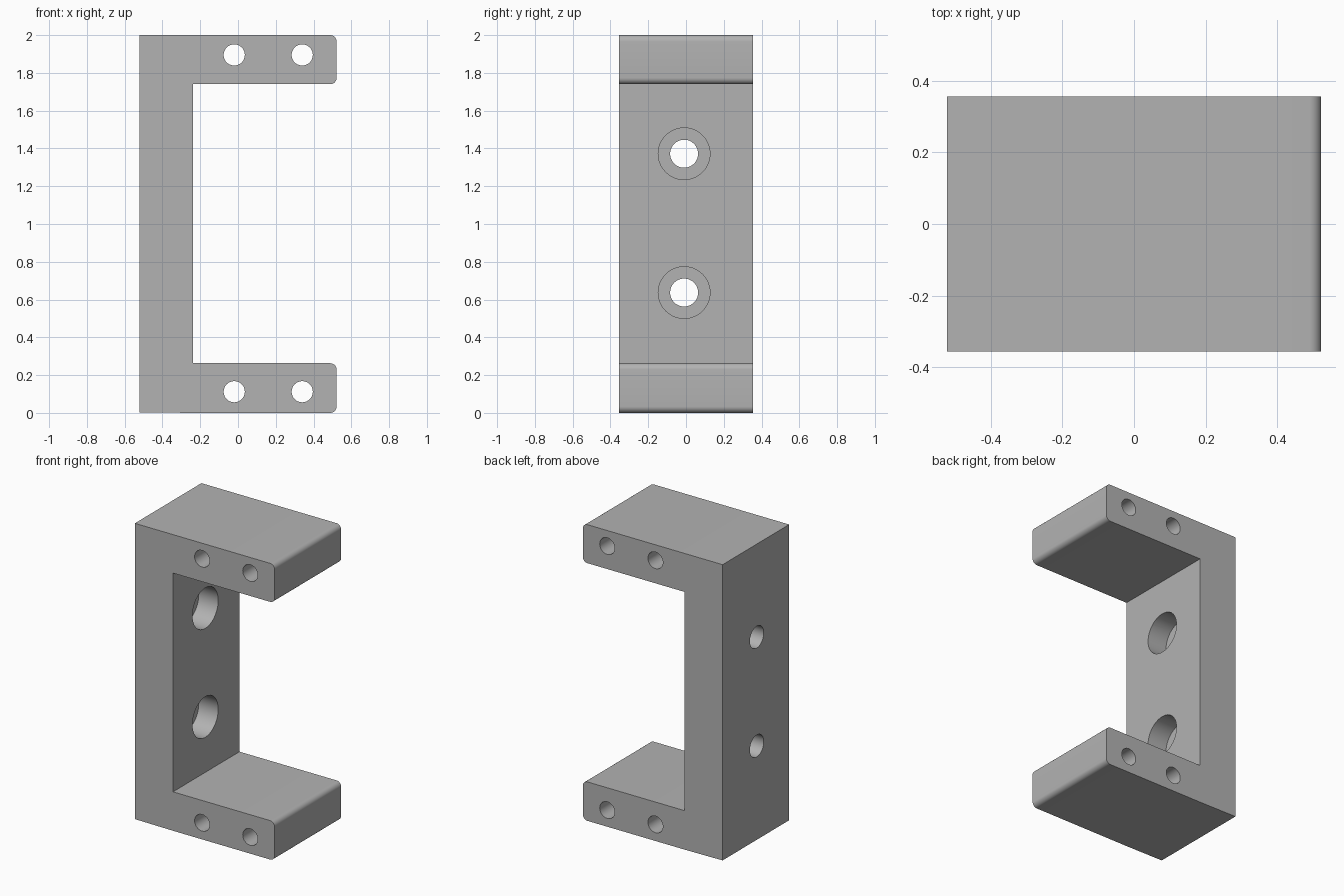
import bpy
import bmesh
from math import radians, sin, cos
from mathutils import Matrix, Vector

cube = bpy.data.objects.get("Cube")
if cube:
    bpy.data.objects.remove(cube, do_unlink=True)

# Main dimensions
HALF_W, HALF_D, HEIGHT = 0.522, 0.355, 2.0
INNER_X = -0.237
ARM_LOW, ARM_HIGH = 0.263, 1.74
ROUND = 0.034

grey = bpy.data.materials.new("plain grey")
grey.use_nodes = True
COLOUR = (0.45, 0.45, 0.45, 1)
grey.diffuse_color = COLOUR
grey.node_tree.nodes["Principled BSDF"].inputs["Base Color"].default_value = COLOUR


def add_object(name, bm):
    mesh = bpy.data.meshes.new(name)
    bm.to_mesh(mesh)
    bm.free()
    mesh.materials.append(grey)
    obj = bpy.data.objects.new(name, mesh)
    bpy.context.collection.objects.link(obj)
    return obj


def rounded(x, z, start):
    """Quarter-circle corner of the arm tip, centred at x, z."""
    return [(x + ROUND * cos(radians(start + a)), z + ROUND * sin(radians(start + a)))
            for a in range(0, 91, 10)]


def drill(bm, axis, centre, radius, length):
    """Add a cylinder along the given axis to a cutter mesh."""
    turn = Vector((0, 0, 1)).rotation_difference(Vector(axis)).to_matrix().to_4x4()
    bmesh.ops.create_cone(bm, cap_ends=True, segments=48, radius1=radius, radius2=radius,
                          depth=length, matrix=Matrix.Translation(centre) @ turn)


# Bracket: C-shaped profile with rounded arm tips, extruded in depth
tip = HALF_W - ROUND
profile = [(-HALF_W, 0.003), (INNER_X, 0)]
profile += rounded(tip, ROUND, -90) + rounded(tip, ARM_LOW - ROUND, 0)
profile += [(INNER_X, ARM_LOW), (INNER_X, ARM_HIGH)]
profile += rounded(tip, ARM_HIGH + ROUND, -90) + rounded(tip, HEIGHT - ROUND, 0)
profile += [(-HALF_W, HEIGHT)]

bm = bmesh.new()
face = bm.faces.new([bm.verts.new((x, -HALF_D, z)) for x, z in profile])
sweep = bmesh.ops.extrude_face_region(bm, geom=[face])
moved = [v for v in sweep["geom"] if isinstance(v, bmesh.types.BMVert)]
bmesh.ops.translate(bm, verts=moved, vec=(0, 2 * HALF_D, 0))
bmesh.ops.recalc_face_normals(bm, faces=bm.faces)
bracket = add_object("bracket", bm)

# Pin holes through both arms, and bolt holes through the upright
holes = bmesh.new()
for z in (0.112, 1.895):
    for x in (-0.02, 0.34):
        drill(holes, (0, 1, 0), (x, 0, z), 0.056, 1)
for z in (0.637, 1.372):
    drill(holes, (1, 0, 0), (-0.4, -0.01, z), 0.074, 0.6)

# Wide counterbores on the inner side of the upright
BORE_DEPTH = 0.145
bores = bmesh.new()
for z in (0.637, 1.372):
    drill(bores, (1, 0, 0), (INNER_X, -0.01, z), 0.137, 2 * BORE_DEPTH)

cutters = [add_object("hole_cutter", holes), add_object("counterbore_cutter", bores)]
bpy.context.view_layer.objects.active = bracket
for cutter in cutters:
    cutter.hide_render = True
    mod = bracket.modifiers.new(cutter.name, 'BOOLEAN')
    mod.operation = 'DIFFERENCE'
    mod.solver = 'EXACT'
    mod.object = cutter
    bpy.ops.object.modifier_apply(modifier=mod.name)
    bpy.data.objects.remove(cutter, do_unlink=True)

# Smooth the round surfaces, keep the flat faces crisp
bpy.ops.object.select_all(action='DESELECT')
bracket.select_set(True)
bpy.ops.object.shade_smooth_by_angle(angle=radians(30))
